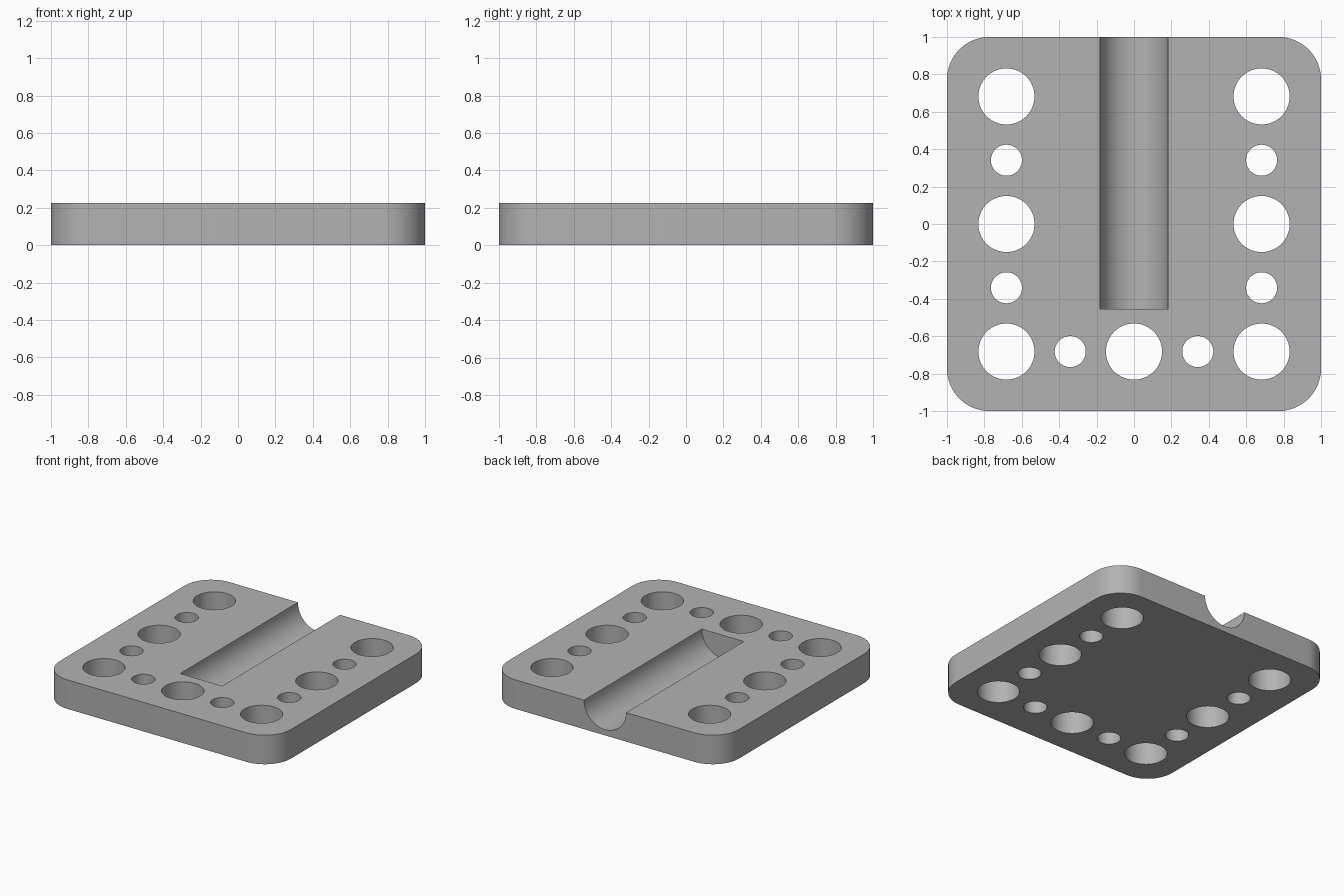
import bpy
import bmesh
import math
from mathutils import Matrix, Vector

THICK = 0.227
CORNER = 0.227
PITCH = 0.682
BIG, SMALL = 0.15, 0.083
GROOVE_R, GROOVE_END = 0.182, -0.455

if "Cube" in bpy.data.objects:
    bpy.data.objects.remove(bpy.data.objects["Cube"])

grey = bpy.data.materials.new("plain grey")
grey.use_nodes = True
colour = (0.45, 0.45, 0.45, 1)
grey.diffuse_color = colour
grey.node_tree.nodes["Principled BSDF"].inputs["Base Color"].default_value = colour


def make_object(name, bm):
    mesh = bpy.data.meshes.new(name)
    bm.to_mesh(mesh)
    bm.free()
    mesh.materials.append(grey)
    obj = bpy.data.objects.new(name, mesh)
    bpy.context.collection.objects.link(obj)
    return obj


def add_cylinder(bm, radius, length, matrix, sides=64):
    bmesh.ops.create_cone(bm, cap_ends=True, segments=sides, radius1=radius,
                          radius2=radius, depth=length, matrix=matrix)


# Square plate with rounded upright corners
bm = bmesh.new()
bmesh.ops.create_cube(bm, size=1, matrix=Matrix.Translation((0, 0, THICK / 2))
                      @ Matrix.Diagonal((2, 2, THICK, 1)))
upright = [e for e in bm.edges
           if abs(e.verts[0].co.z - e.verts[1].co.z) > THICK / 2]
bmesh.ops.bevel(bm, geom=upright, offset=CORNER, segments=16,
                profile=0.5, affect='EDGES')
plate = make_object("plate", bm)

# Through holes: large and small alternate around three sides
bm = bmesh.new()
steps = [(side, j) for side in (-2, 2) for j in range(-2, 3)]
steps += [(i, -2) for i in (-1, 0, 1)]
for i, j in steps:
    radius = SMALL if (i + j) % 2 else BIG
    spot = Vector((i * PITCH / 2, j * PITCH / 2, THICK / 2))
    add_cylinder(bm, radius, THICK * 2, Matrix.Translation(spot))
hole_cutter = make_object("hole_cutter", bm)

# Half-round groove, open at the back
bm = bmesh.new()
back = 1.2
add_cylinder(bm, GROOVE_R, back - GROOVE_END,
             Matrix.Translation((0, (back + GROOVE_END) / 2, THICK))
             @ Matrix.Rotation(math.pi / 2, 4, 'X'))
groove_cutter = make_object("groove_cutter", bm)

for cutter in (hole_cutter, groove_cutter):
    cutter.hide_render = True
    cutter.hide_viewport = True
    cut = plate.modifiers.new(cutter.name, 'BOOLEAN')
    cut.operation = 'DIFFERENCE'
    cut.solver = 'EXACT'
    cut.object = cutter

# Apply the cuts, then smooth the round walls and keep rims sharp
bpy.context.view_layer.objects.active = plate
plate.select_set(True)
for name in [m.name for m in plate.modifiers]:
    bpy.ops.object.modifier_apply(modifier=name)
for cutter in (hole_cutter, groove_cutter):
    bpy.data.objects.remove(cutter)
bpy.ops.object.shade_smooth_by_angle(angle=math.radians(30))
